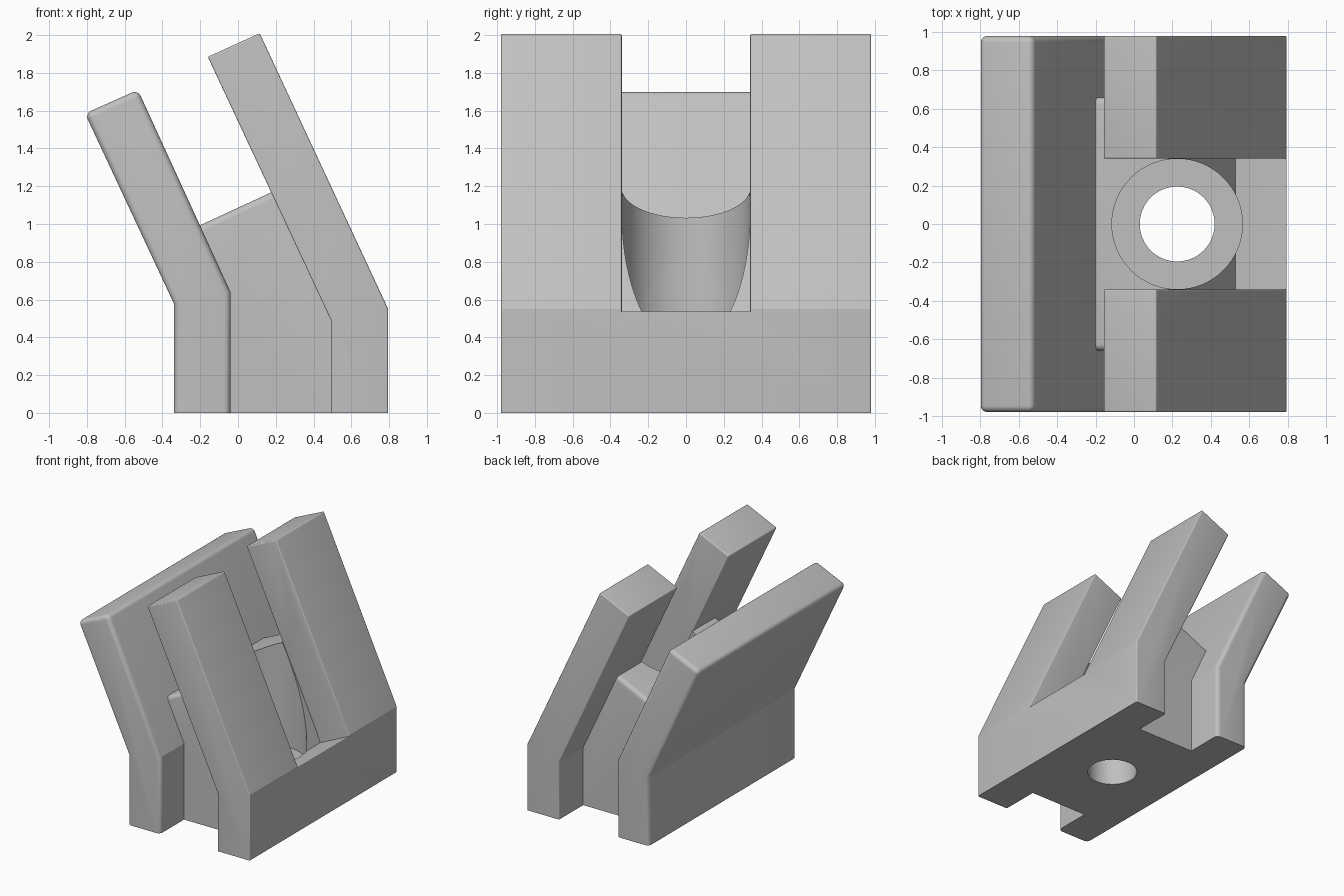
import bpy, bmesh, math

if "Cube" in bpy.data.objects:
    bpy.data.objects.remove(bpy.data.objects["Cube"], do_unlink=True)

grey = bpy.data.materials.new("plain grey")
grey.use_nodes = True
colour = (0.53, 0.53, 0.53, 1)
grey.diffuse_color = colour
grey.node_tree.nodes["Principled BSDF"].inputs["Base Color"].default_value = colour

ROUND = 0.035


def add_object(name, bm):
    bmesh.ops.recalc_face_normals(bm, faces=bm.faces)
    mesh = bpy.data.meshes.new(name)
    bm.to_mesh(mesh)
    bm.free()
    obj = bpy.data.objects.new(name, mesh)
    bpy.context.collection.objects.link(obj)
    mesh.materials.append(grey)
    return obj


def prism(name, profile, half):
    """Extrude an x-z profile from y = -half to y = half."""
    bm = bmesh.new()
    face = bm.faces.new([bm.verts.new((x, -half, z)) for x, z in profile])
    new = bmesh.ops.extrude_face_region(bm, geom=[face])["geom"]
    bmesh.ops.translate(bm, vec=(0, 2 * half, 0),
                        verts=[v for v in new if isinstance(v, bmesh.types.BMVert)])
    return add_object(name, bm)


def cylinder(name, radius, low, high):
    bm = bmesh.new()
    bmesh.ops.create_cone(bm, cap_ends=True, segments=64, radius1=radius,
                          radius2=radius, depth=high - low)
    bmesh.ops.translate(bm, vec=(0.225, 0, (low + high) / 2), verts=bm.verts)
    return add_object(name, bm)


def cut(obj, cutter):
    mod = obj.modifiers.new("cut", "BOOLEAN")
    mod.operation, mod.solver, mod.object = "DIFFERENCE", "EXACT", cutter
    bpy.context.view_layer.update()
    graph = bpy.context.evaluated_depsgraph_get()
    mesh = bpy.data.meshes.new_from_object(obj.evaluated_get(graph))
    obj.modifiers.clear()
    obj.data = mesh


def round_edges(obj, rule):
    """Bevel sharp convex edges that satisfy the rule."""
    bm = bmesh.new()
    bm.from_mesh(obj.data)
    edges = [e for e in bm.edges if len(e.link_faces) == 2
             and e.calc_face_angle_signed() > 0.9
             and max(v.co.z for v in e.verts) > 0.01 and rule(e)]
    bmesh.ops.bevel(bm, geom=edges, offset=ROUND, segments=5, profile=0.5,
                    affect="EDGES", clamp_overlap=True)
    bm.to_mesh(obj.data)
    bm.free()


# Two bent plates and the block joining them
back_plate = prism("full_plate", [(-0.34, 0), (-0.04, 0), (-0.04, 0.64),
                                  (-0.53, 1.71), (-0.81, 1.585), (-0.34, 0.58)], 0.98)
fork_plate = prism("forked_plate", [(0.495, 0), (0.795, 0), (0.795, 0.55),
                                    (0.115, 2.01), (-0.16, 1.885), (0.495, 0.485)], 0.98)
core = prism("core_block", [(-0.08, 0), (0.5, 0), (0.53, 0.412), (0.177, 1.168),
                            (-0.24, 0.975), (-0.08, 0.64)], 0.66)

# Slot between the two prongs, with its floor square to the slope
slot = prism("slot_cutter", [(0.35, 0.335), (0.95, 0.612), (0.95, 2.4), (-0.5, 2.4)], 0.34)
cut(fork_plate, slot)

# Rounded edges, with the base left sharp
for plate in (back_plate, fork_plate):
    round_edges(plate, lambda e: True)
round_edges(core, lambda e: all(abs(v.co.y) > 0.65 and v.co.z > 0.9 for v in e.verts)
            and abs(e.verts[0].co.y - e.verts[1].co.y) < 0.01)

# Stepped vertical bore
bores = [cylinder("wide_bore_cutter", 0.34, 0.3, 1.6),
         cylinder("through_bore_cutter", 0.195, -0.2, 0.8)]
for part in (back_plate, fork_plate, core):
    for bore in bores:
        cut(part, bore)

for helper in bores + [slot]:
    bpy.data.objects.remove(helper, do_unlink=True)

# Smooth roundings and bore, crisp bends
for part in (back_plate, fork_plate, core):
    bpy.ops.object.select_all(action="DESELECT")
    part.select_set(True)
    bpy.context.view_layer.objects.active = part
    bpy.ops.object.shade_smooth_by_angle(angle=math.radians(22))
